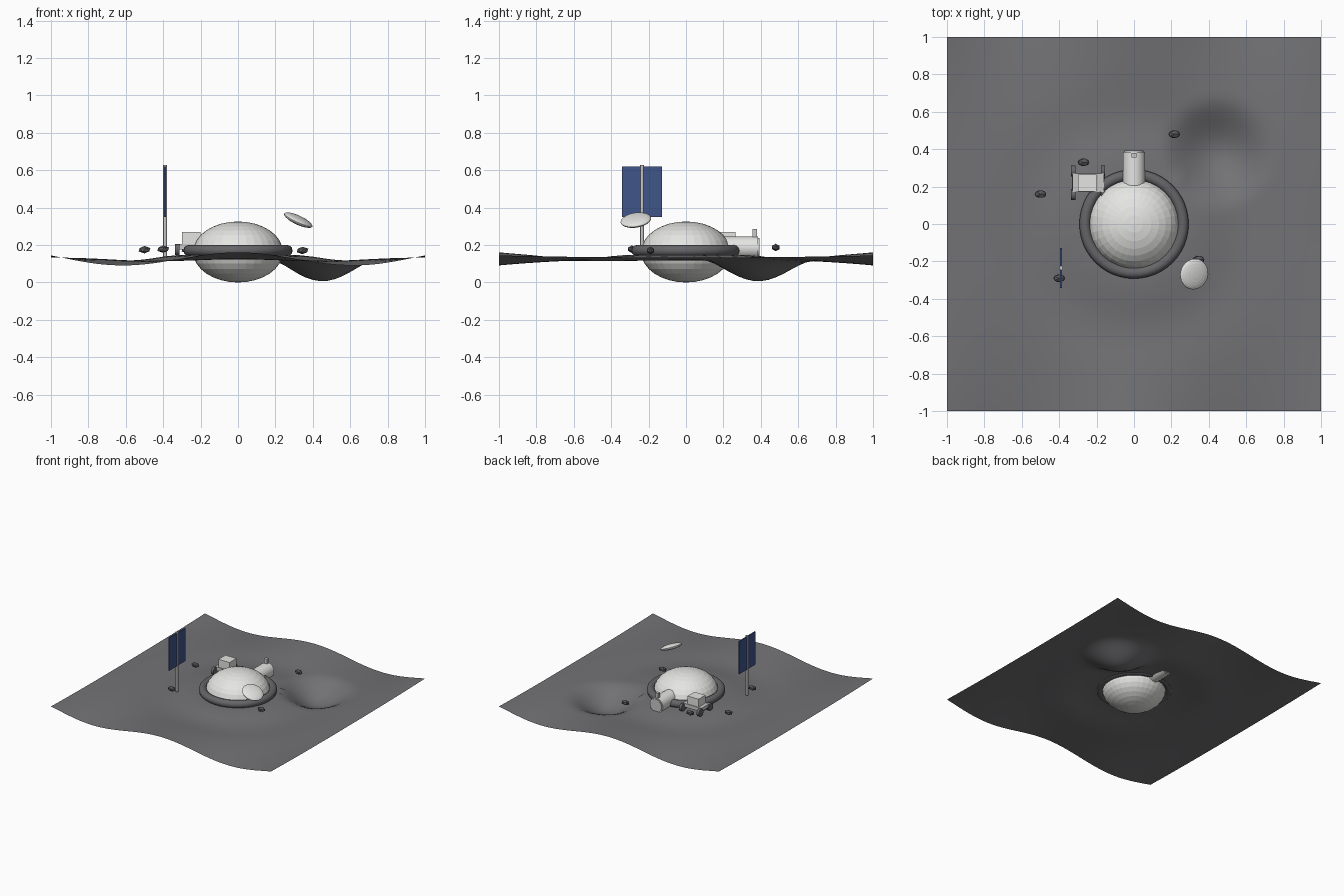
import bpy, bmesh, math
from mathutils import Matrix, Vector

cube = bpy.data.objects.get("Cube")
if cube:
    bpy.data.objects.remove(cube, do_unlink=True)


def material(name, r, g, b):
    m = bpy.data.materials.new(name)
    m.use_nodes = True
    m.diffuse_color = (r, g, b, 1)
    m.node_tree.nodes["Principled BSDF"].inputs["Base Color"].default_value = (r, g, b, 1)
    return m


SOIL = material("grey soil", 0.17, 0.17, 0.18)
STONE = material("dark stone", 0.10, 0.10, 0.11)
RING = material("dark grey metal", 0.13, 0.13, 0.14)
SHELL = material("white shell", 0.78, 0.78, 0.76)
METAL = material("light grey metal", 0.58, 0.58, 0.58)
PANEL = material("panel blue", 0.05, 0.09, 0.25)


def finish(name, mat, smooth=False):
    ob = bpy.context.object
    ob.name = name
    ob.data.materials.append(mat)
    if smooth:
        bpy.ops.object.shade_smooth_by_angle(angle=math.radians(35))
    return ob


def box(name, mat, loc, size):
    bpy.ops.mesh.primitive_cube_add(size=1, location=loc)
    bpy.context.object.scale = size
    return finish(name, mat)


def rod(name, mat, loc, radius, length, axis="Z", sides=16):
    turn = {"X": (0, math.pi / 2, 0), "Y": (math.pi / 2, 0, 0), "Z": (0, 0, 0)}[axis]
    bpy.ops.mesh.primitive_cylinder_add(vertices=sides, radius=radius, depth=length,
                                        location=loc, rotation=turn)
    return finish(name, mat, True)


def ellipsoid(name, mat, loc, size, turn=(0, 0, 0), sides=32, rings=16):
    bpy.ops.mesh.primitive_uv_sphere_add(segments=sides, ring_count=rings, radius=1,
                                         location=loc, rotation=turn)
    bpy.context.object.scale = size
    return finish(name, mat)


# Rolling ground with a levelled building site and one crater
def ground_height(x, y):
    r = math.hypot(x, y)
    if r < 0.34:
        return 0.147
    z = 0.124 + 0.037 * abs(y) ** 2.5 * math.cos(5 * x) + 0.010 * x * x
    z -= 0.010 * math.exp(-((r - 0.6) / 0.15) ** 2)
    z += 0.018 * math.exp(-((r - 0.34) / 0.12) ** 2)
    d = math.hypot(x - 0.45, y - 0.38) / 0.31
    if d < 1:
        z -= 0.108 * (1 - d * d) ** 2
    return z


bpy.ops.mesh.primitive_grid_add(x_subdivisions=50, y_subdivisions=50, size=2)
ground = finish("ground", SOIL, True)
for v in ground.data.vertices:
    v.co.z = ground_height(v.co.x, v.co.y)

# Habitat dome and its foundation ring
ellipsoid("habitat_dome", SHELL, (0, 0, 0.163), (0.24, 0.24, 0.163))
bpy.ops.mesh.primitive_torus_add(major_radius=0.262, minor_radius=0.03, major_segments=48,
                                 minor_segments=12, location=(0, 0, 0.17))
finish("foundation_ring", RING, True)

# Entrance tunnel at the back
rod("entrance_tunnel", SHELL, (0, 0.285, 0.186), 0.06, 0.2, "Y", 20)
rod("entrance_hatch", METAL, (0, 0.388, 0.186), 0.052, 0.008, "Y", 20)
box("entrance_lamp", METAL, (0, 0.368, 0.262), (0.025, 0.025, 0.045))

# Rover
box("rover_chassis", METAL, (-0.245, 0.22, 0.19), (0.17, 0.1, 0.03))
box("rover_cabin", SHELL, (-0.25, 0.22, 0.235), (0.1, 0.09, 0.07))
for end, x in (("left", -0.165), ("right", -0.325)):
    rod(f"rover_axle_{end}", RING, (x, 0.22, 0.178), 0.007, 0.13, "Y", 8)
    for side, y in (("front", 0.157), ("back", 0.283)):
        rod(f"rover_wheel_{end}_{side}", RING, (x, y, 0.176), 0.03, 0.022, "X")

# Tilted dish
ellipsoid("dish", SHELL, (0.322, -0.268, 0.333), (0.083, 0.083, 0.022),
          (math.radians(8), math.radians(25), 0), 24, 12)

# Panel mast
rod("panel_mast", METAL, (-0.39, -0.235, 0.383), 0.01, 0.49, "Z", 12)
for side, y in (("front", -0.29), ("back", -0.18)):
    box(f"mast_panel_{side}", PANEL, (-0.39, y, 0.485), (0.009, 0.104, 0.27))

# Scattered rocks
for i, (x, y, z) in enumerate([(-0.27, 0.33, 0.175), (0.215, 0.48, 0.187), (-0.5, 0.16, 0.175),
                               (-0.4, -0.29, 0.178), (0.345, -0.19, 0.171)]):
    bpy.ops.mesh.primitive_ico_sphere_add(subdivisions=1, radius=1, location=(x, y, z))
    bpy.context.object.scale = (0.035, 0.023, 0.02)
    finish(f"rock_{i + 1}", STONE)
